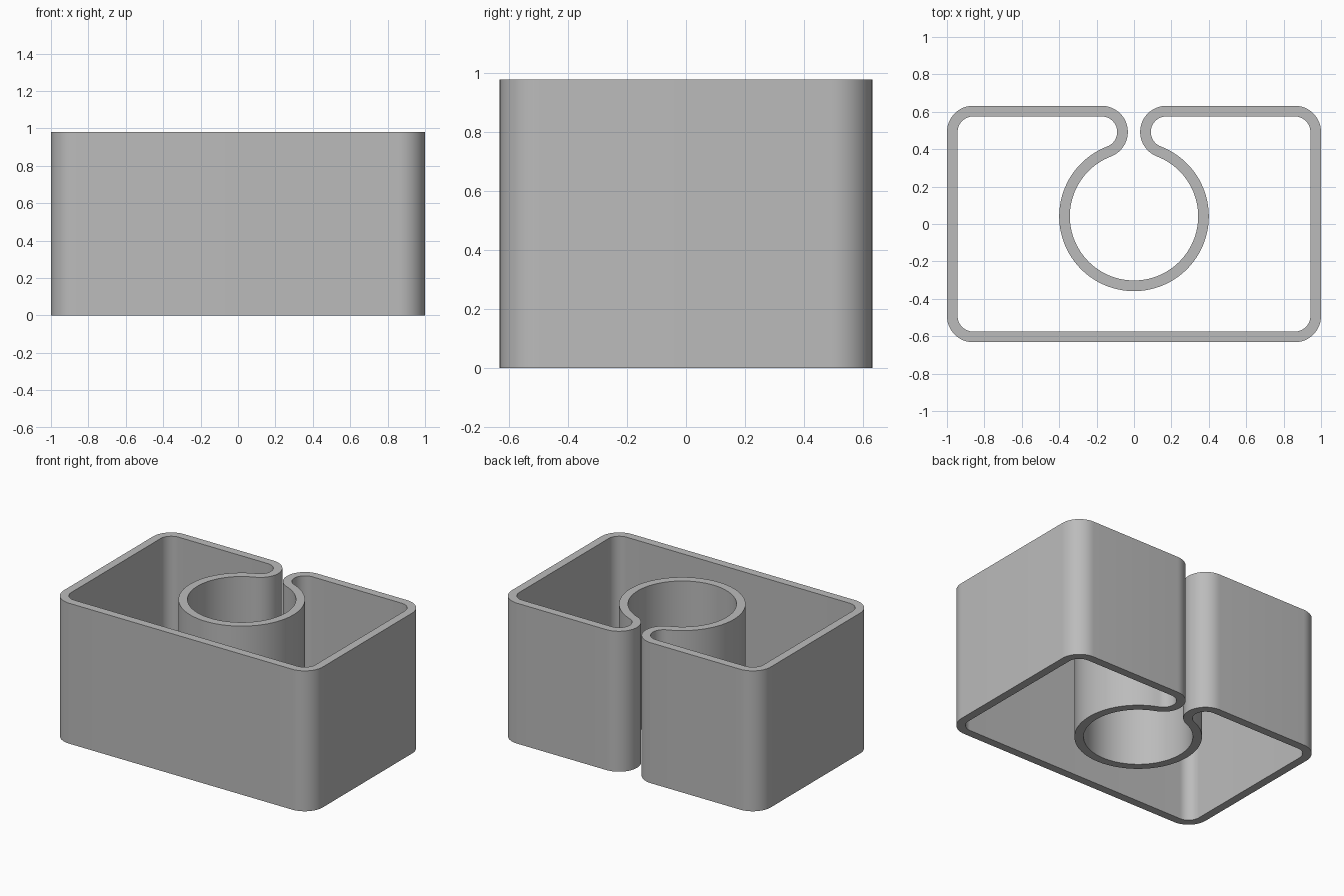
import bpy
import bmesh
from math import cos, sin, radians, degrees, sqrt, atan2

cube = bpy.data.objects.get("Cube")
if cube:
    bpy.data.objects.remove(cube)

HALF_X, HALF_Y, HEIGHT = 1.0, 0.632, 0.98
WALL = 0.057
CORNER = 0.14            # outer radius of corners and lips
RING, RING_Y = 0.343, 0.041   # bore radius and centre

# Lip centre: the lip arc runs tangentially into the ring
lip_y = HALF_Y - CORNER
reach = RING + CORNER
lip_x = sqrt(reach ** 2 - (lip_y - RING_Y) ** 2)
join = degrees(atan2(lip_y - RING_Y, lip_x))


def arc(cx, cy, radius, start, end, steps):
    angles = [radians(start + (end - start) * i / steps) for i in range(steps + 1)]
    return [(cx + radius * cos(a), cy + radius * sin(a)) for a in angles]


def outline(inset):
    """Closed outline, moved into the wall by the inset."""
    r = CORNER - inset
    cx = HALF_X - CORNER
    half = arc(0, RING_Y, RING + inset, -90, join, 48)
    half += arc(lip_x, lip_y, r, join + 180, 90, 24)[1:]
    half += arc(cx, lip_y, r, 90, 0, 16)
    half += arc(cx, -lip_y, r, 0, -90, 16)
    return half + [(-x, y) for x, y in reversed(half[1:])]


# Wall: two outlines, joined at top and bottom
bm = bmesh.new()
rings = []
for inset, z in ((0, 0), (0, HEIGHT), (WALL, HEIGHT), (WALL, 0)):
    rings.append([bm.verts.new((x, y, z)) for x, y in outline(inset)])
count = len(rings[0])
for k in range(4):
    a, b = rings[k], rings[(k + 1) % 4]
    for i in range(count):
        j = (i + 1) % count
        bm.faces.new((a[i], a[j], b[j], b[i]))
bmesh.ops.recalc_face_normals(bm, faces=bm.faces[:])
mesh = bpy.data.meshes.new("clip_wall")
bm.to_mesh(mesh)
bm.free()
wall = bpy.data.objects.new("clip_wall", mesh)
bpy.context.collection.objects.link(wall)

# Plain grey
grey = bpy.data.materials.new("grey")
grey.use_nodes = True
colour = (0.5, 0.5, 0.5, 1)
grey.diffuse_color = colour
grey.node_tree.nodes["Principled BSDF"].inputs["Base Color"].default_value = colour
mesh.materials.append(grey)

bpy.context.view_layer.objects.active = wall
wall.select_set(True)
bpy.ops.object.shade_smooth_by_angle(angle=radians(30))
